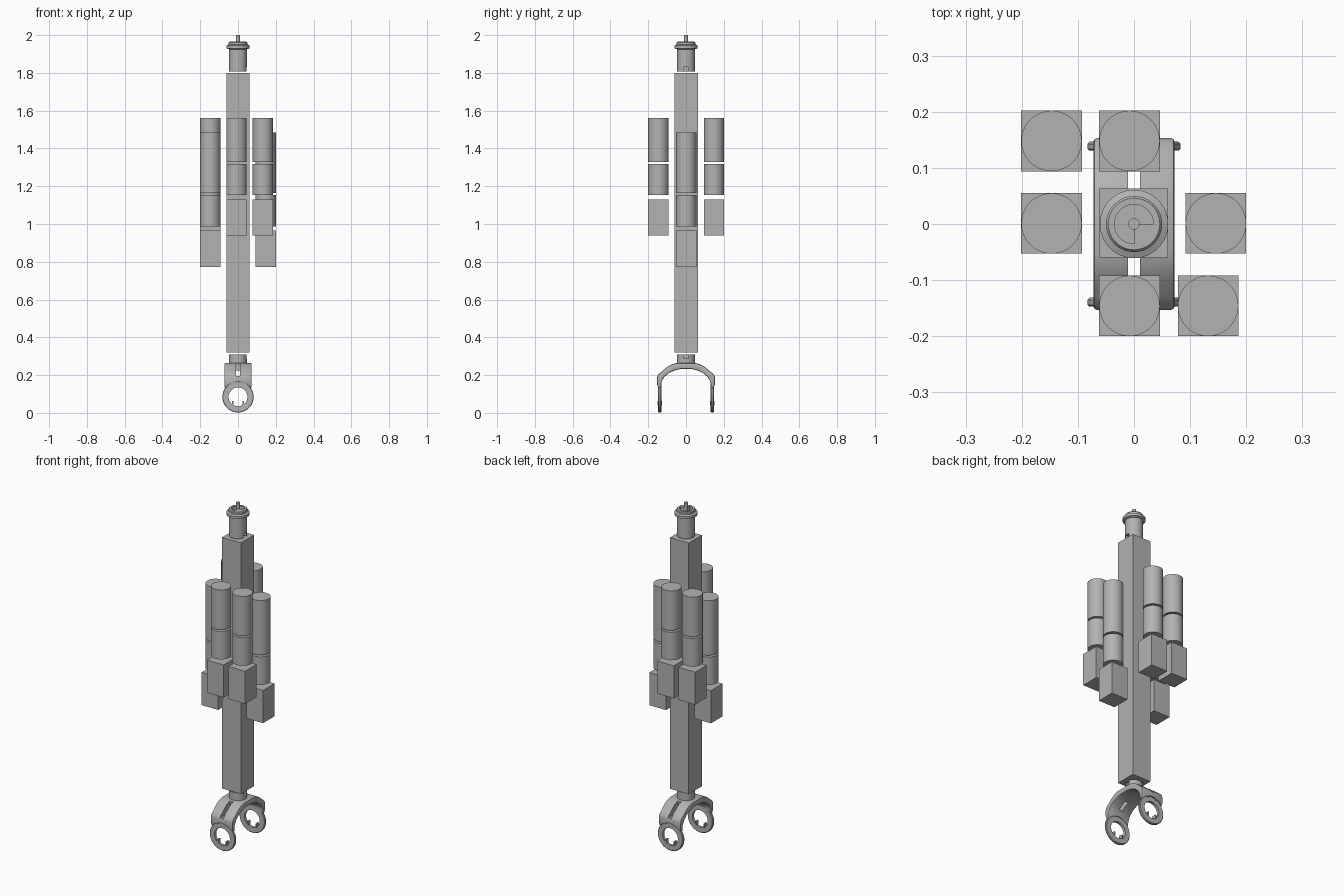
import bpy, bmesh, math
from mathutils import Matrix, Vector

old = bpy.data.objects.get("Cube")
if old:
    bpy.data.objects.remove(old, do_unlink=True)

grey = bpy.data.materials.new("plain grey")
grey.use_nodes = True
colour = (0.45, 0.45, 0.45, 1)
grey.diffuse_color = colour
grey.node_tree.nodes["Principled BSDF"].inputs["Base Color"].default_value = colour


def finish(name, bm, smooth=False):
    bmesh.ops.recalc_face_normals(bm, faces=bm.faces)
    mesh = bpy.data.meshes.new(name)
    bm.to_mesh(mesh)
    bm.free()
    mesh.materials.append(grey)
    ob = bpy.data.objects.new(name, mesh)
    bpy.context.collection.objects.link(ob)
    if smooth:
        select(ob)
        bpy.ops.object.shade_smooth_by_angle(angle=math.radians(35))
    return ob


def select(ob):
    bpy.ops.object.select_all(action='DESELECT')
    ob.select_set(True)
    bpy.context.view_layer.objects.active = ob


def box(name, lo, hi):
    lo, hi = Vector(lo), Vector(hi)
    bm = bmesh.new()
    bmesh.ops.create_cube(bm, size=1)
    bmesh.ops.scale(bm, vec=hi - lo, verts=bm.verts)
    bmesh.ops.translate(bm, vec=(lo + hi) / 2, verts=bm.verts)
    return finish(name, bm)


def cylinder(name, x, y, z0, z1, r):
    bm = bmesh.new()
    bmesh.ops.create_cone(bm, cap_ends=True, segments=48, radius1=r, radius2=r, depth=z1 - z0,
                          matrix=Matrix.Translation((x, y, (z0 + z1) / 2)))
    return finish(name, bm, True)


def lathe(name, profile, axis='Z', centre=(0, 0, 0), closed=False):
    """Spin (radius, height) points round an axis."""
    bm = bmesh.new()
    pts = profile + profile[:1] if closed else profile
    verts = [bm.verts.new((r, 0, h)) for r, h in pts]
    edges = [bm.edges.new(pair) for pair in zip(verts, verts[1:])]
    bmesh.ops.spin(bm, geom=verts + edges, cent=(0, 0, 0), axis=(0, 0, 1),
                   angle=math.tau, steps=48)
    bmesh.ops.remove_doubles(bm, verts=bm.verts, dist=0.00001)
    if axis == 'Y':
        bm.transform(Matrix.Rotation(math.radians(90), 4, 'X'))
    bm.transform(Matrix.Translation(centre))
    return finish(name, bm, True)


def prism(name, outline, place, depth, smooth=False):
    """Extrude a flat outline by a vector."""
    bm = bmesh.new()
    face = bm.faces.new([bm.verts.new(place(a, b)) for a, b in outline])
    new = bmesh.ops.extrude_face_region(bm, geom=[face])["geom"]
    bmesh.ops.translate(bm, vec=depth, verts=[v for v in new if isinstance(v, bmesh.types.BMVert)])
    return finish(name, bm, smooth)


def cut(ob, cutter):
    mod = ob.modifiers.new("cut", 'BOOLEAN')
    mod.operation, mod.object, mod.solver = 'DIFFERENCE', cutter, 'EXACT'
    select(ob)
    bpy.ops.object.modifier_apply(modifier=mod.name)
    bpy.data.objects.remove(cutter, do_unlink=True)


# Central square column
box("column", (-0.062, -0.06, 0.32), (0.061, 0.063, 1.8))

# Surrounding units: a block below a two-part cylinder
LOW = (0.772, 0.965, 0.988, 1.153, 1.163, 1.485)
HIGH = (0.938, 1.13, 1.153, 1.318, 1.328, 1.562)
units = {"back_right": (-0.147, 0.148, HIGH), "back_middle": (-0.008, 0.148, HIGH),
         "side_right": (-0.147, 0.001, LOW), "side_left": (0.146, 0.001, LOW),
         "front_middle": (-0.008, -0.146, HIGH), "front_left": (0.132, -0.146, HIGH)}
R = 0.054
for name, (x, y, z) in units.items():
    box(name + "_block", (x - R, y - R, z[0]), (x + R, y + R, z[1]))
    cylinder(name + "_lower_tube", x, y, z[2], z[3], R)
    cylinder(name + "_upper_tube", x, y, z[4], z[5], R)

# Top head with collar, recessed socket and side notch
head = lathe("head", [(0, 1.807), (0.048, 1.807), (0.048, 1.925), (0.061, 1.93), (0.061, 1.945),
                      (0.05, 1.95), (0.05, 1.96), (0.046, 1.965), (0.035, 1.965),
                      (0.035, 1.94), (0, 1.94)])
cut(head, box("notch_cutter", (0.025, -0.014, 1.79), (0.08, 0.014, 1.832)))
quarter = [(0, 0)] + [(0.036 * math.cos(a), -0.036 * math.sin(a))
                      for a in (math.pi / 2 * i / 12 for i in range(13))]
prism("head_key", quarter, lambda a, b: (a, b, 1.935), (0, 0, 0.03))
cylinder("head_pin", 0, 0, 1.935, 2.0, 0.01)

# Neck under the column
neck = cylinder("neck", 0, 0, 0.24, 0.31, 0.048)
cut(neck, box("neck_notch_cutter", (0.03, -0.014, 0.288), (0.08, 0.014, 0.33)))

# Arched yoke, open at each end for the rings
outer = [(0.05, 0.264), (0.075, 0.257), (0.1, 0.243), (0.13, 0.218), (0.147, 0.204),
         (0.153, 0.19), (0.153, 0.15), (0.146, 0.132)]
inner = [(0.131, 0.132), (0.129, 0.165), (0.115, 0.19), (0.09, 0.211), (0.06, 0.225), (0.03, 0.232)]
half = outer + inner
arch_outline = half + [(-y, z) for y, z in reversed(half)]
yoke = prism("yoke", arch_outline, lambda y, z: (-0.072, y, z), (0.144, 0, 0))
# Chamfer the long top edges
mod = yoke.modifiers.new("soft_edges", 'BEVEL')
mod.width, mod.segments, mod.limit_method, mod.angle_limit = 0.006, 2, 'ANGLE', math.radians(60)
select(yoke)
bpy.ops.object.modifier_apply(modifier=mod.name)
RING_Z = 0.085
cut(yoke, lathe("ring_cutter", [(0, -0.3), (0.081, -0.3), (0.081, 0.3), (0, 0.3)], 'Y', (0, 0, RING_Z)))
for s in (-1, 1):
    ys = sorted((s * 0.06, s * 0.2))
    cut(yoke, box("slot_cutter", (-0.011, ys[0], 0.195), (0.011, ys[1], 0.3)))
select(yoke)
bpy.ops.object.shade_smooth_by_angle(angle=math.radians(35))

# End rings with small inner studs
for side, s in (("front", -1), ("back", 1)):
    lathe(side + "_ring", [(0.05, -0.008), (0.079, -0.008), (0.083, -0.004), (0.083, 0.005),
                           (0.08, 0.008), (0.05, 0.008)], 'Y', (0, s * 0.139, RING_Z), True)
    for x in (-0.027, 0.027):
        box(side + "_ring_stud", (x - 0.004, s * 0.139 - 0.011, 0.04),
            (x + 0.004, s * 0.139 + 0.011, 0.064))
    for x in (-0.03, 0.03):
        box(side + "_ring_lug", (x - 0.006, s * 0.143 - 0.01, 0.155),
            (x + 0.006, s * 0.143 + 0.01, 0.175))
